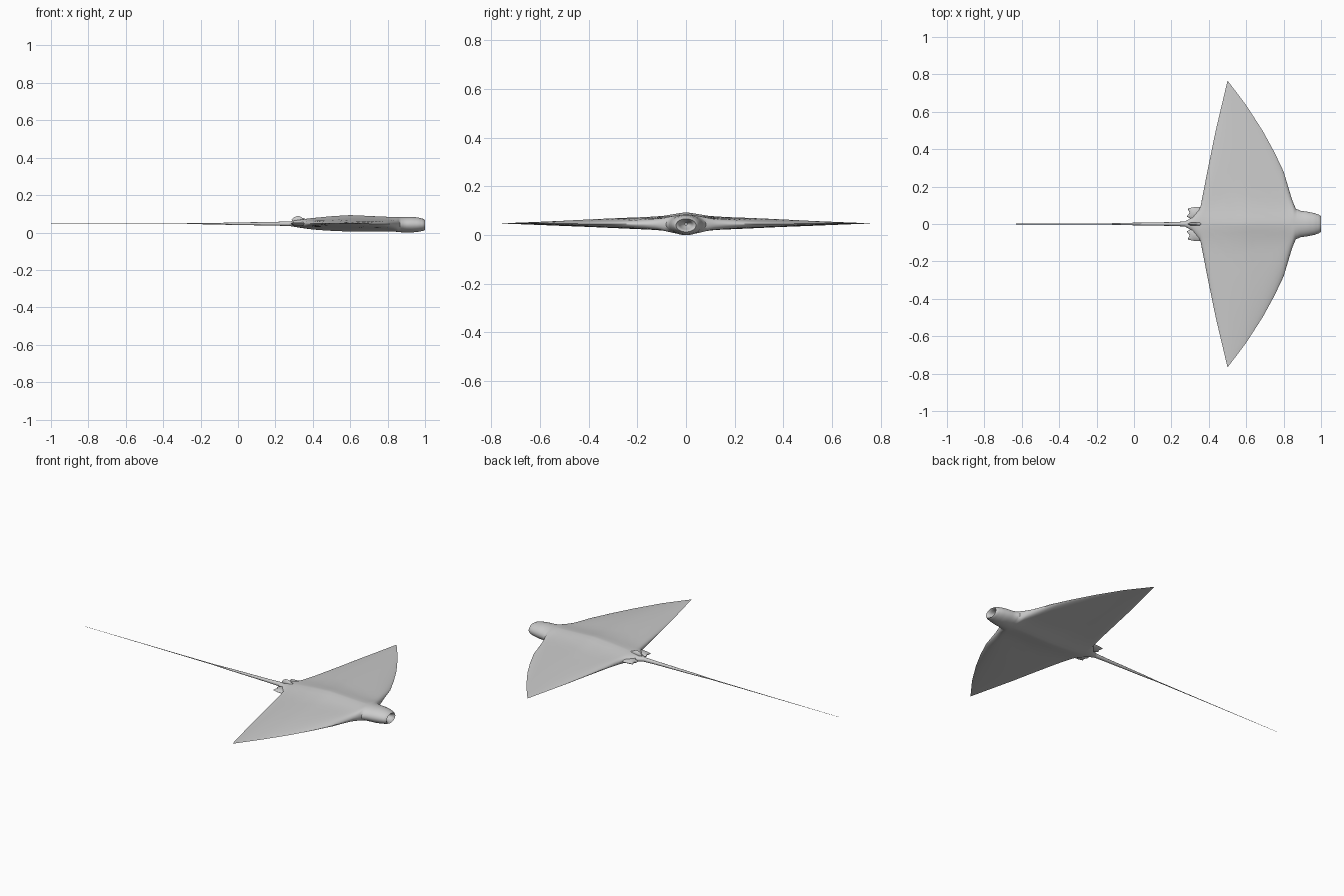
import bpy, bmesh, math

cube = bpy.data.objects.get("Cube")
if cube:
    bpy.data.objects.remove(cube)

skin = bpy.data.materials.new("grey skin")
skin.use_nodes = True
grey = (0.6, 0.6, 0.6, 1)
skin.diffuse_color = grey
skin.node_tree.nodes["Principled BSDF"].inputs["Base Color"].default_value = grey

MID = 0.047
SPAN = 0.767


def finish(name, bm, angle=40):
    bmesh.ops.recalc_face_normals(bm, faces=bm.faces[:])
    mesh = bpy.data.meshes.new(name)
    bm.to_mesh(mesh)
    bm.free()
    mesh.materials.append(skin)
    obj = bpy.data.objects.new(name, mesh)
    bpy.context.collection.objects.link(obj)
    bpy.ops.object.select_all(action="DESELECT")
    obj.select_set(True)
    bpy.context.view_layer.objects.active = obj
    bpy.ops.object.shade_smooth_by_angle(angle=math.radians(angle))
    return obj


def section(x, width, height, centre, count):
    """Oval section for slim stations, thin wing section for wide ones."""
    wing = min(1, max(0, (width - 0.08) / 0.1))
    points = []
    for i in range(count):
        a = math.tau * i / count
        c, s = math.cos(a), math.sin(a)
        t = math.copysign(abs(c) ** (1 + wing), c)
        y = width * t
        oval = math.sqrt(max(0, 1 - t * t))
        bulge = 0.3 * math.exp(-(y / 0.07) ** 2)
        slope = 0.7 * (1 - 0.85 * abs(y) / SPAN)
        blade = (bulge + slope) * max(0, 1 - t ** 4) ** 0.7
        side = 0 if abs(s) < 1e-6 else math.copysign(1, s)
        points.append((x, y, centre + side * height * (oval + wing * (blade - oval))))
    return points


def loft(name, stations, count=48, steps=3):
    bm = bmesh.new()
    dense = []
    for a, b in zip(stations, stations[1:]):
        for k in range(steps):
            dense.append([p + (q - p) * k / steps for p, q in zip(a, b)])
    dense.append(stations[-1])
    rings = [[bm.verts.new(p) for p in section(*s, count)] for s in dense]
    for a, b in zip(rings, rings[1:]):
        for i in range(count):
            j = (i + 1) % count
            bm.faces.new((a[i], a[j], b[j], b[i]))
    bm.faces.new(rings[0])
    bm.faces.new(rings[-1])
    return finish(name, bm)


# Body, wings and head: x, half width, half height, centre height
loft("body_and_wings", [
    (0.27, 0.012, 0.011, MID),
    (0.31, 0.035, 0.018, MID),
    (0.355, 0.09, 0.025, MID),
    (0.394, 0.29, 0.03, MID),
    (0.437, 0.5, 0.034, MID),
    (0.5, SPAN, 0.039, 0.048),
    (0.6, 0.635, 0.044, 0.049),
    (0.69, 0.495, 0.042, MID),
    (0.75, 0.385, 0.04, 0.046),
    (0.8, 0.28, 0.039, 0.045),
    (0.845, 0.13, 0.04, 0.044),
    (0.865, 0.082, 0.041, 0.043),
    (0.89, 0.071, 0.042, 0.042),
    (0.93, 0.065, 0.042, 0.042),
    (0.965, 0.058, 0.038, 0.042),
    (0.99, 0.049, 0.032, 0.041),
    (1.0, 0.041, 0.027, 0.04),
    (0.99, 0.03, 0.021, 0.041),
    (0.965, 0.02, 0.014, 0.043),
    (0.94, 0.006, 0.005, 0.045),
])

# Whip tail
loft("tail", [
    (-1.0, 0.0006, 0.0006, MID),
    (-0.4, 0.0018, 0.002, MID),
    (-0.15, 0.003, 0.003, MID),
    (-0.05, 0.006, 0.006, MID),
    (0.2, 0.01, 0.01, MID),
    (0.29, 0.014, 0.013, MID),
], count=12, steps=2)


def plate(name, outline, place, thick):
    """Closed outline with a thin rim and a raised middle on both sides."""
    bm = bmesh.new()
    n = len(outline)
    mx = sum(p[0] for p in outline) / n
    my = sum(p[1] for p in outline) / n
    rim = [bm.verts.new(place(u, v, 0)) for u, v in outline]
    for side in (-1, 1):
        inner = [bm.verts.new(place(u + (mx - u) * 0.35, v + (my - v) * 0.35, side * thick))
                 for u, v in outline]
        for i in range(n):
            j = (i + 1) % n
            bm.faces.new((rim[i], rim[j], inner[j], inner[i]))
        bm.faces.new(inner)
    return finish(name, bm, 60)


# Pelvic fins, one on each side of the tail root
fin = [(0.38, 0.0), (0.38, 0.08), (0.353, 0.092), (0.32, 0.09), (0.287, 0.083),
       (0.297, 0.06), (0.282, 0.04), (0.3, 0.03), (0.31, 0.0)]
for label, sign in (("left", 1), ("right", -1)):
    plate(label + "_pelvic_fin", fin,
          lambda u, v, h, s=sign: (u, s * v, MID + h), 0.009)

# Small dorsal fin over the tail root
dorsal = [(0.39, 0.05), (0.365, 0.071), (0.345, 0.078), (0.33, 0.087), (0.315, 0.088),
          (0.297, 0.08), (0.287, 0.068), (0.29, 0.05)]
plate("dorsal_fin", dorsal, lambda u, v, h: (u, h, v), 0.008)
